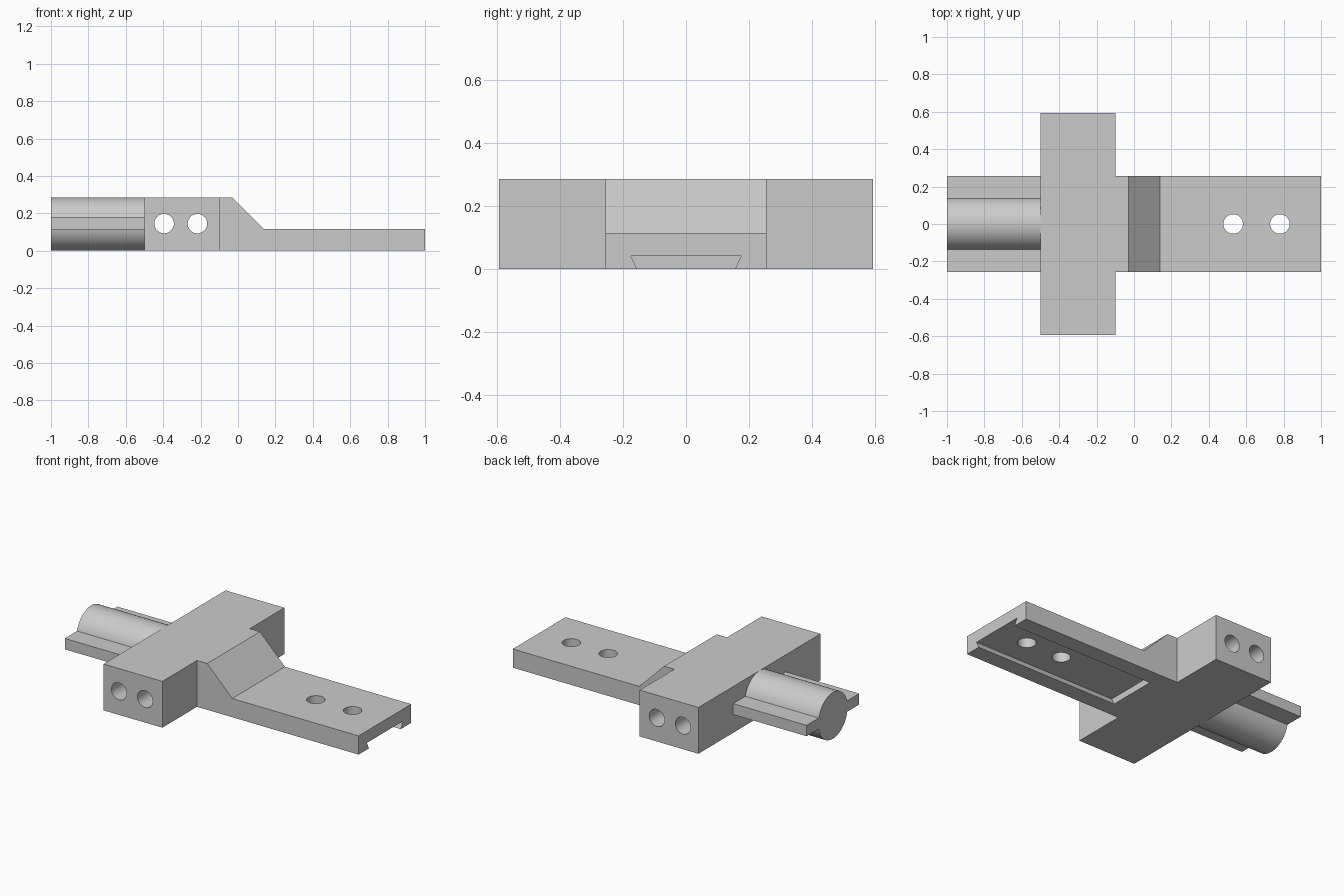
import bpy
import bmesh
from math import sin, cos, pi, asin, radians
from mathutils import Vector

cube = bpy.data.objects.get("Cube")
if cube:
    bpy.data.objects.remove(cube, do_unlink=True)

grey = bpy.data.materials.new("plain grey")
grey.use_nodes = True
grey.diffuse_color = (0.6, 0.6, 0.6, 1)
grey.node_tree.nodes["Principled BSDF"].inputs["Base Color"].default_value = (0.6, 0.6, 0.6, 1)

HEIGHT = 0.285       # full height of the fitting
HALF_WIDTH = 0.256   # half width of the arm and the fins
HOLE_RADIUS = 0.052


def prism(name, points, sweep):
    """Extrude a closed planar outline along the sweep vector."""
    bm = bmesh.new()
    face = bm.faces.new([bm.verts.new(p) for p in points])
    side = bmesh.ops.extrude_face_region(bm, geom=[face])
    moved = [v for v in side["geom"] if isinstance(v, bmesh.types.BMVert)]
    bmesh.ops.translate(bm, vec=Vector(sweep), verts=moved)
    bmesh.ops.recalc_face_normals(bm, faces=bm.faces[:])
    mesh = bpy.data.meshes.new(name)
    bm.to_mesh(mesh)
    bm.free()
    mesh.materials.append(grey)
    obj = bpy.data.objects.new(name, mesh)
    bpy.context.collection.objects.link(obj)
    return obj


def drill(name, centre, axis):
    """Round cutter that starts at centre and runs along axis."""
    ring = [2 * pi * i / 48 for i in range(48)]
    u = Vector((1, 0, 0))
    v = Vector(axis).normalized().cross(u)
    points = [Vector(centre) + HOLE_RADIUS * (u * cos(a) + v * sin(a)) for a in ring]
    return prism(name, points, axis)


def cut(body, cutters):
    """Subtract the cutters, apply the result and remove the cutters."""
    bpy.context.view_layer.objects.active = body
    for cutter in cutters:
        cutter.hide_render = True
        mod = body.modifiers.new("cut", 'BOOLEAN')
        mod.operation = 'DIFFERENCE'
        mod.solver = 'EXACT'
        mod.object = cutter
        bpy.ops.object.modifier_apply(modifier=mod.name)
    for cutter in cutters:
        bpy.data.objects.remove(cutter, do_unlink=True)


def smooth(obj):
    bpy.ops.object.select_all(action='DESELECT')
    obj.select_set(True)
    bpy.context.view_layer.objects.active = obj
    bpy.ops.object.shade_smooth_by_angle(angle=radians(30))


# Cross block with two holes running front to back
block = prism("cross_block",
              [(-0.5, -0.593, 0), (-0.1, -0.593, 0),
               (-0.1, -0.593, HEIGHT), (-0.5, -0.593, HEIGHT)],
              (0, 1.186, 0))
cut(block, [drill("block_drill", (x, -0.8, 0.145), (0, 1.6, 0)) for x in (-0.395, -0.217)])

# Arm with a sloped shoulder, two upright holes and a dovetail slot underneath
arm_outline = [(-0.1, 0), (1, 0), (1, 0.115), (0.14, 0.115), (-0.03, HEIGHT), (-0.1, HEIGHT)]
arm = prism("mounting_arm", [(x, -HALF_WIDTH, z) for x, z in arm_outline],
            (0, 2 * HALF_WIDTH, 0))
slot_outline = [(-0.135, -0.041), (0.135, -0.041), (0.175, 0.041), (-0.175, 0.041)]
slot = prism("dovetail_cutter", [(0.015, y, z) for y, z in slot_outline], (1.2, 0, 0))
cut(arm, [slot] + [drill("arm_drill", (x, 0, -0.2), (0, 0, 0.6)) for x in (0.53, 0.78)])

# Round rod with a flat fin on each side
radius = HEIGHT / 2
fin_low, fin_high = 0.113, 0.18
a_high = asin((fin_high - radius) / radius)
a_low = asin((radius - fin_low) / radius)


def arc(start, end, steps=32):
    angles = [start + (end - start) * i / steps for i in range(steps + 1)]
    return [(radius * cos(a), radius + radius * sin(a)) for a in angles]


rod_outline = (arc(a_high, pi - a_high)
               + [(-HALF_WIDTH, fin_high), (-HALF_WIDTH, fin_low)]
               + arc(pi + a_low, 2 * pi - a_low)
               + [(HALF_WIDTH, fin_low), (HALF_WIDTH, fin_high)])
rod = prism("finned_rod", [(-1, y, z) for y, z in rod_outline], (0.5, 0, 0))

for part in (block, arm, rod):
    smooth(part)
